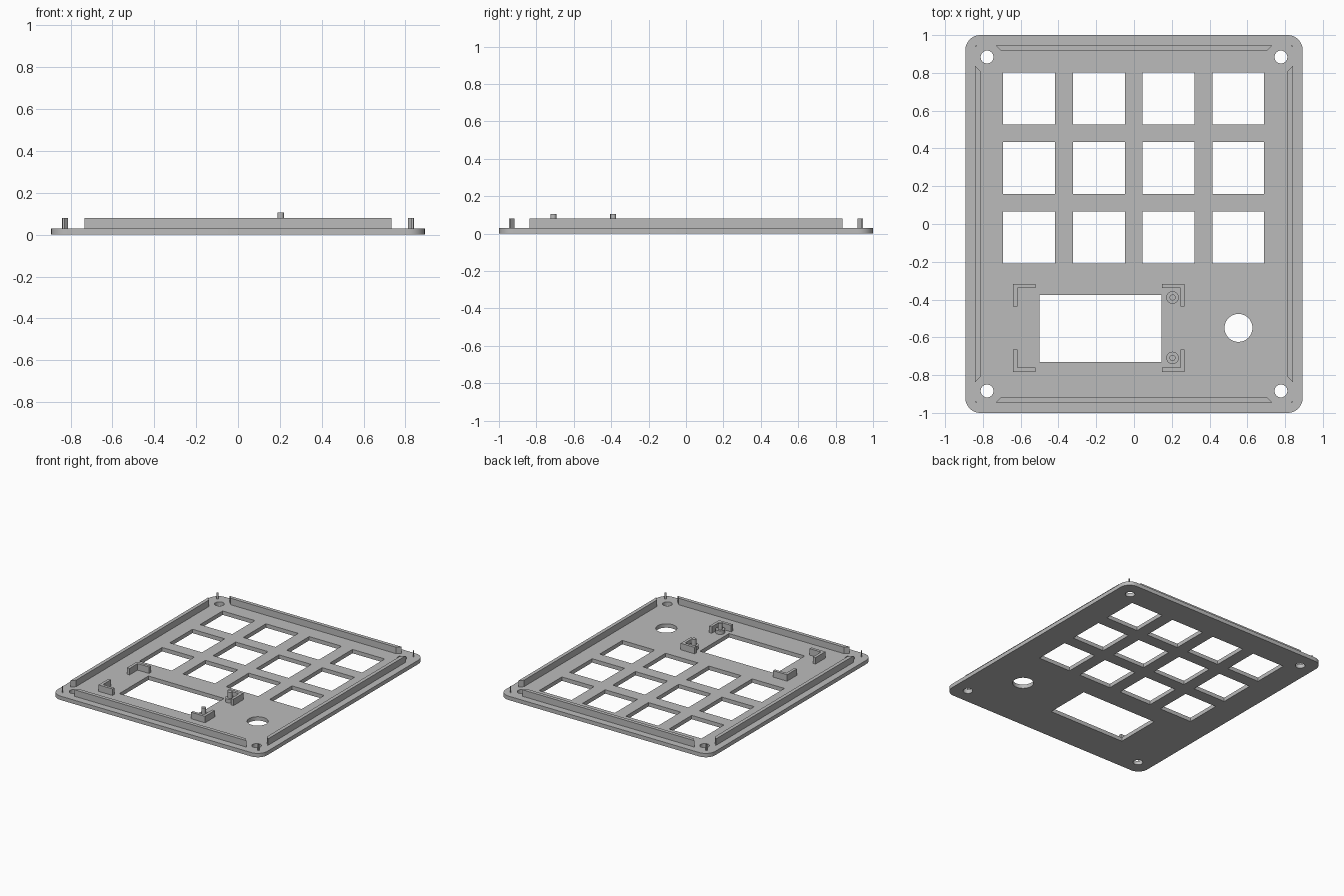
import bpy
from math import sin, cos, pi, radians

cube = bpy.data.objects.get("Cube")
if cube:
    bpy.data.objects.remove(cube)

grey = bpy.data.materials.new("plain grey")
grey.use_nodes = True
GREY = (0.5, 0.5, 0.5, 1)
grey.diffuse_color = GREY
grey.node_tree.nodes["Principled BSDF"].inputs["Base Color"].default_value = GREY

PLATE_TOP, WALL_TOP = 0.03, 0.08


def circle(x, y, r, n=48):
    return [(x + r * cos(2 * pi * i / n), y + r * sin(2 * pi * i / n)) for i in range(n)]


def rect(x, y, w, h):
    return [(x - w / 2, y - h / 2), (x + w / 2, y - h / 2),
            (x + w / 2, y + h / 2), (x - w / 2, y + h / 2)]


def rounded_rect(hx, hy, r, n=12):
    pts = []
    for k, (sx, sy) in enumerate([(1, 1), (-1, 1), (-1, -1), (1, -1)]):
        for i in range(n + 1):
            a = pi / 2 * (k + i / n)
            pts.append((sx * (hx - r) + r * cos(a), sy * (hy - r) + r * sin(a)))
    return pts


def prism(name, outlines, z0, z1):
    """Extrude the first outline from z0 to z1; further outlines are holes."""
    curve = bpy.data.curves.new(name, "CURVE")
    curve.dimensions = "2D"
    curve.fill_mode = "BOTH"
    curve.extrude = (z1 - z0) / 2
    for pts in outlines:
        spline = curve.splines.new("POLY")
        spline.points.add(len(pts) - 1)
        for p, (x, y) in zip(spline.points, pts):
            p.co = (x, y, 0, 1)
        spline.use_cyclic_u = True
    obj = bpy.data.objects.new(name, curve)
    obj.location.z = (z0 + z1) / 2
    bpy.context.collection.objects.link(obj)
    bpy.ops.object.select_all(action="DESELECT")
    obj.select_set(True)
    bpy.context.view_layer.objects.active = obj
    bpy.ops.object.convert(target="MESH")
    obj = bpy.context.object
    obj.data.materials.clear()
    obj.data.materials.append(grey)
    bpy.ops.object.shade_smooth_by_angle(angle=radians(30))
    return obj


# Face plate with key openings, screen window, knob hole and screw holes
holes = [rect(-0.555 + 0.369 * c, 0.664 - 0.368 * r, 0.275, 0.275)
         for c in range(4) for r in range(3)]
holes.append(rect(-0.178, -0.553, 0.645, 0.354))
holes.append(circle(0.553, -0.55, 0.074))
holes += [circle(sx * 0.778, sy * 0.884, 0.034) for sx in (-1, 1) for sy in (-1, 1)]
prism("face_plate", [rounded_rect(0.893, 1.0, 0.08)] + holes, 0, PLATE_TOP)

# Locating rails with mitred ends, just inside the plate edge
for s, side, end in [(1, "left", "back"), (-1, "right", "front")]:
    prism(end + "_rail", [[(-0.733, s * 0.946), (0.733, s * 0.946),
                           (0.705, s * 0.918), (-0.705, s * 0.918)]], PLATE_TOP, WALL_TOP)
    prism(side + "_rail", [[(s * 0.841, -0.838), (s * 0.841, 0.838),
                            (s * 0.813, 0.81), (s * 0.813, -0.81)]], PLATE_TOP, WALL_TOP)
    # Thin corner slivers between the rails
    for t, row in [(1, "back"), (-1, "front")]:
        x, y = s * 0.838, t * 0.946
        prism(f"{row}_{side}_corner_sliver",
              [[(x, y), (x - s * 0.008, y), (x, y - t * 0.008)]], PLATE_TOP, WALL_TOP)

# L-shaped brackets around the screen window
LEG, THICK = 0.119, 0.022
for x, sx, side in [(-0.64, 1, "right"), (0.267, -1, "left")]:
    for y, sy, row in [(-0.317, -1, "back"), (-0.783, 1, "front")]:
        shape = [(0, 0), (LEG, 0), (LEG, THICK), (THICK, THICK), (THICK, LEG), (0, LEG)]
        prism(f"{row}_{side}_bracket",
              [[(x + sx * u, y + sy * v) for u, v in shape]], PLATE_TOP, WALL_TOP)

# Stepped mounting pegs beside the screen window
for y, row in [(-0.389, "back"), (-0.709, "front")]:
    prism(row + "_standoff", [circle(0.204, y, 0.033, 32)], PLATE_TOP, 0.058)
    prism(row + "_peg", [circle(0.204, y, 0.016, 32)], 0.058, 0.105)
